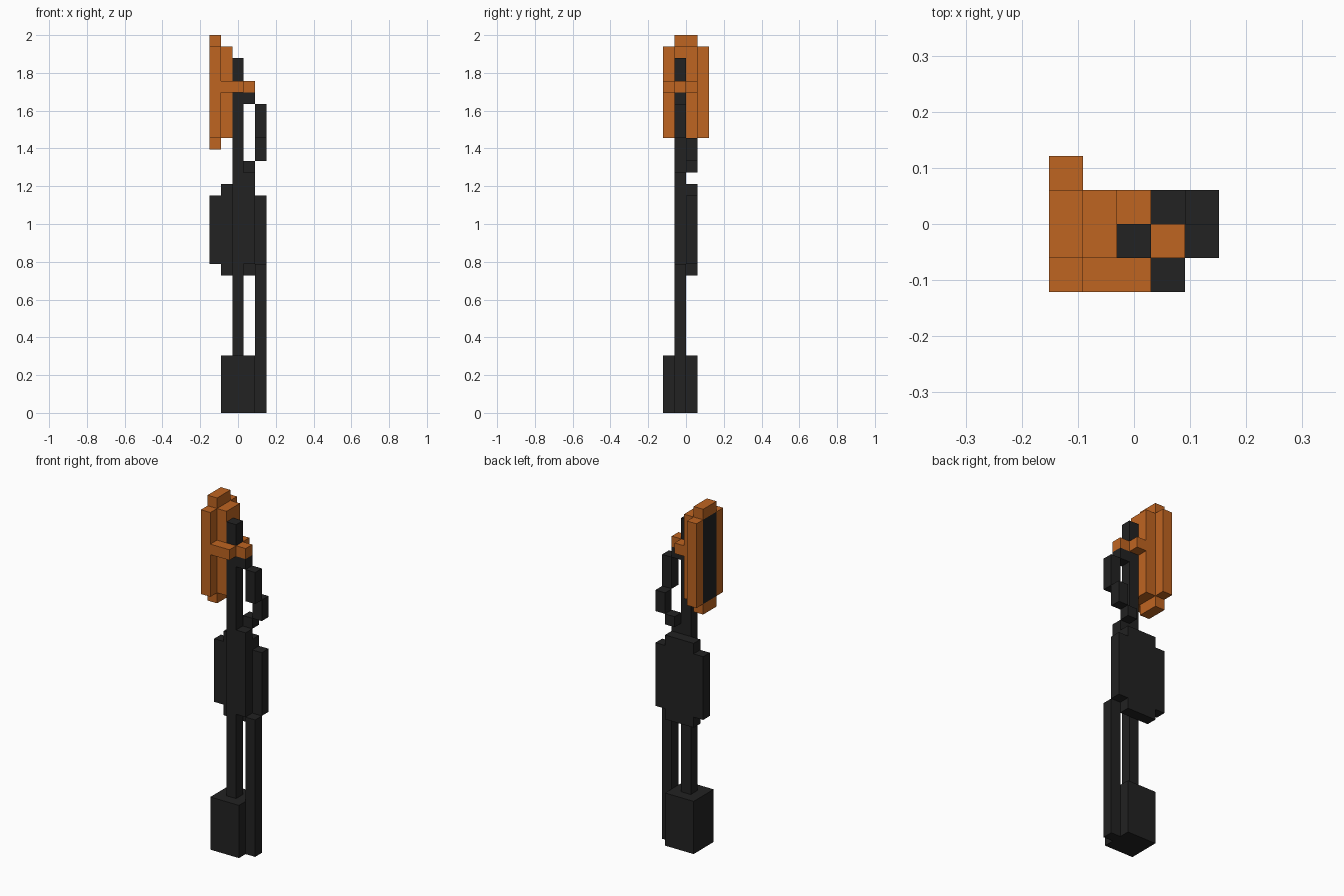
import bpy, bmesh, math
from mathutils import Vector

cube = bpy.data.objects.get("Cube")
if cube:
    bpy.data.objects.remove(cube, do_unlink=True)

U = 2 / 33                          # edge of one block
ORIGIN = Vector((-2.5, -2, 0)) * U  # corner of the 5 x 4 x 33 block grid


def material(name, rgb):
    m = bpy.data.materials.new(name)
    m.use_nodes = True
    m.diffuse_color = (*rgb, 1)
    bsdf = next(n for n in m.node_tree.nodes if n.type == 'BSDF_PRINCIPLED')
    bsdf.inputs["Base Color"].default_value = (*rgb, 1)
    bsdf.inputs["Roughness"].default_value = 0.8
    return m


orange = material("orange", (0.52, 0.128, 0.0152))
black = material("black", (0.016, 0.016, 0.016))


def part(name, mat, *boxes):
    """Block shape from boxes (x0, x1, y0, y1, z0, z1) in grid units, outer skin only."""
    cells = {(x, y, z) for a, b, c, d, e, f in boxes
             for x in range(a, b) for y in range(c, d) for z in range(e, f)}
    bm = bmesh.new()
    for cell in cells:
        for axis in range(3):
            for side in (0, 1):
                near = list(cell)
                near[axis] += 2 * side - 1
                if tuple(near) in cells:
                    continue
                corner = Vector(cell)
                corner[axis] += side
                u, v = Vector(), Vector()
                u[(axis + 1) % 3] = v[(axis + 2) % 3] = 1
                quad = [corner, corner + u, corner + u + v, corner + v]
                if not side:
                    quad.reverse()
                bm.faces.new([bm.verts.new(ORIGIN + p * U) for p in quad])
    bmesh.ops.remove_doubles(bm, verts=bm.verts, dist=U / 100)
    bmesh.ops.dissolve_limit(bm, angle_limit=math.radians(1),
                             verts=bm.verts, edges=bm.edges)
    mesh = bpy.data.meshes.new(name)
    bm.to_mesh(mesh)
    bm.free()
    mesh.materials.append(mat)
    obj = bpy.data.objects.new(name, mesh)
    bpy.context.collection.objects.link(obj)


# Foot and upright
part("base", black, (1, 4, 0, 3, 0, 5))
part("post", black, (2, 3, 1, 2, 5, 31))

# Rounded plate behind the post, with a raised block beside the post
part("body_plate", black, (1, 4, 2, 3, 12, 20), (0, 5, 2, 3, 13, 19))
part("body_block", black, (3, 4, 1, 2, 13, 21))

# Cable: straight run to the base, and the stepped loop above the body
part("lower_cable", black, (4, 5, 1, 2, 0, 13))
for i, box in enumerate([(3, 4, 2, 3, 21, 22), (4, 5, 2, 3, 22, 24),
                         (4, 5, 1, 2, 24, 27), (3, 4, 1, 2, 27, 28)]):
    part(f"upper_cable_{i + 1}", black, box)

# Head: black front panel, orange rim and backing
part("head_panel", black, (0, 1, 1, 3, 24, 32))
part("head_rim", orange,
     (0, 1, 0, 1, 24, 32), (0, 1, 3, 4, 24, 32),
     (0, 1, 1, 3, 23, 24), (0, 1, 1, 3, 32, 33))
part("head_back", orange, (1, 2, 1, 3, 24, 32))

# Clamp around the post
part("clamp_front_arm", orange, (1, 3, 0, 1, 28, 29))
part("clamp_rear_arm", orange, (2, 3, 2, 3, 28, 29))
part("clamp_knob", orange, (3, 4, 1, 2, 28, 29))
